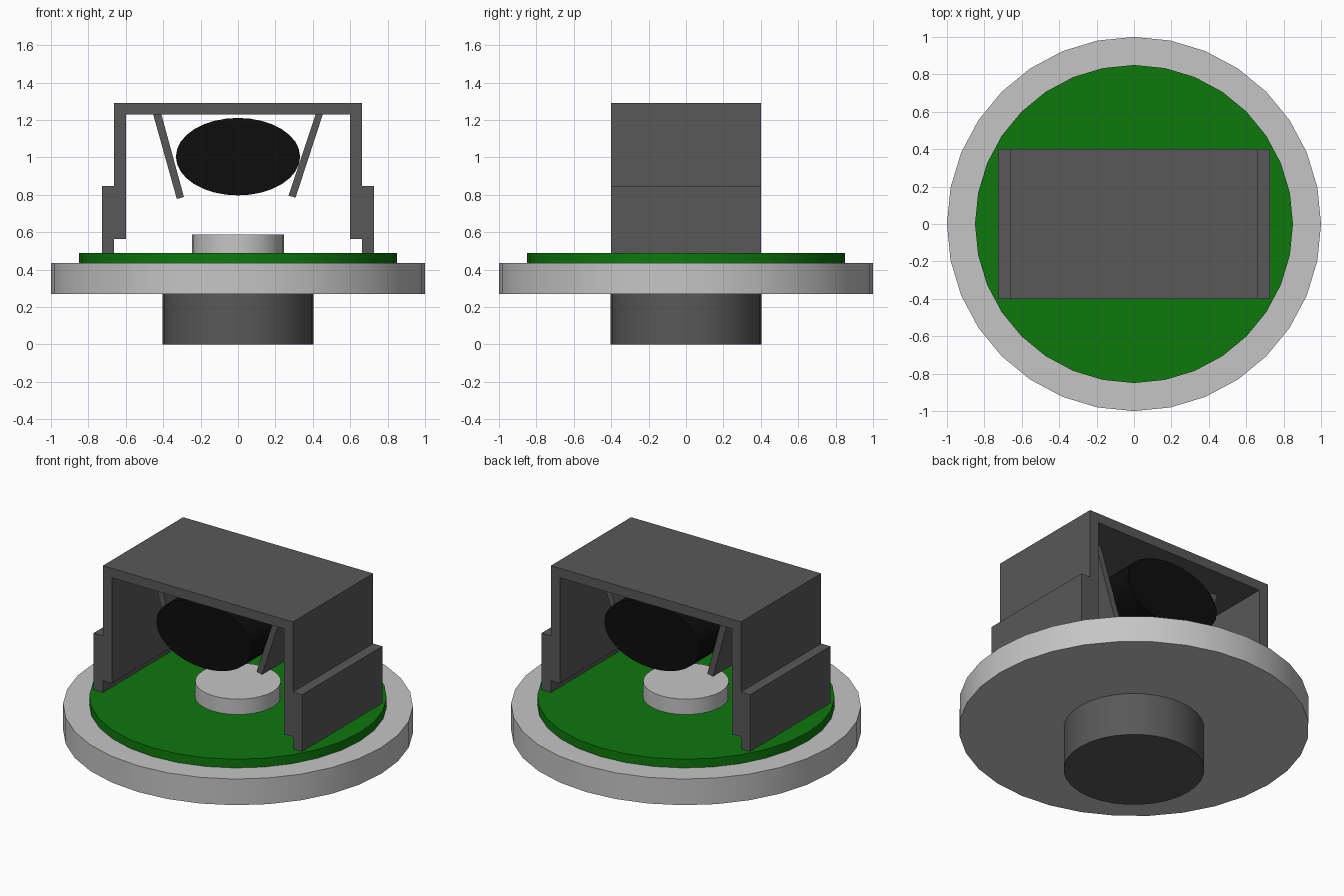
import bpy
import math
from mathutils import Matrix

cube = bpy.data.objects.get("Cube")
if cube:
    bpy.data.objects.remove(cube, do_unlink=True)


def material(name, rgb):
    m = bpy.data.materials.new(name)
    m.use_nodes = True
    color = (*rgb, 1.0)
    m.diffuse_color = color
    m.node_tree.nodes["Principled BSDF"].inputs["Base Color"].default_value = color
    return m


DARK = material("dark grey", (0.098, 0.098, 0.098))
LIGHT = material("light grey", (0.56, 0.56, 0.56))
GREEN = material("green", (0.004, 0.188, 0.004))
BLACK = material("black", (0.004, 0.004, 0.004))


def cylinder(name, mat, radius, z0, z1):
    """Upright round part between two heights."""
    bpy.ops.mesh.primitive_cylinder_add(
        vertices=32, radius=radius, depth=z1 - z0, location=(0, 0, (z0 + z1) / 2))
    ob = bpy.context.object
    ob.name = name
    ob.data.materials.append(mat)
    bpy.ops.object.shade_smooth_by_angle(angle=math.radians(30))
    return ob


def extrude_profile(name, mat, profile, half_depth):
    """Solid from an (x, z) outline, counter-clockwise, extruded along y."""
    n = len(profile)
    verts = [(x, y, z) for y in (-half_depth, half_depth) for x, z in profile]
    faces = [tuple(range(n)), tuple(reversed(range(n, 2 * n)))]
    faces += [(i, i + n, (i + 1) % n + n, (i + 1) % n) for i in range(n)]
    mesh = bpy.data.meshes.new(name)
    mesh.from_pydata(verts, [], faces)
    mesh.materials.append(mat)
    ob = bpy.data.objects.new(name, mesh)
    bpy.context.collection.objects.link(ob)
    return ob


# Stacked round base
cylinder("base_plug", DARK, 0.403, 0.0, 0.27)
cylinder("base_disc", LIGHT, 1.0, 0.27, 0.435)
cylinder("circuit_board", GREEN, 0.85, 0.435, 0.49)
cylinder("contact_button", LIGHT, 0.245, 0.49, 0.587)

# Bracket: stepped legs and roof, one mirrored profile
right_half = [(0.60, 1.23), (0.60, 0.565), (0.663, 0.565), (0.663, 0.49),
              (0.727, 0.49), (0.727, 0.848), (0.663, 0.848), (0.663, 1.29)]
left_half = [(-x, z) for x, z in reversed(right_half)]
extrude_profile("bracket", DARK, right_half + left_half, 0.40)

# Slanted spring clips hanging from the roof
extrude_profile("left_clip", DARK,
                [(0.27, 0.795), (0.308, 0.785), (0.455, 1.235), (0.417, 1.235)], 0.20)
extrude_profile("right_clip", DARK,
                [(-0.327, 0.778), (-0.289, 0.788), (-0.411, 1.235), (-0.455, 1.235)], 0.20)

# Oval roller held between the clips
roller = cylinder("oval_roller", BLACK, 1.0, -0.34, 0.34)
roller.data.transform(Matrix.Translation((0, 0, 1.004))
                      @ Matrix.Diagonal((0.332, 1, 0.207, 1))
                      @ Matrix.Rotation(math.pi / 2, 4, 'X'))
